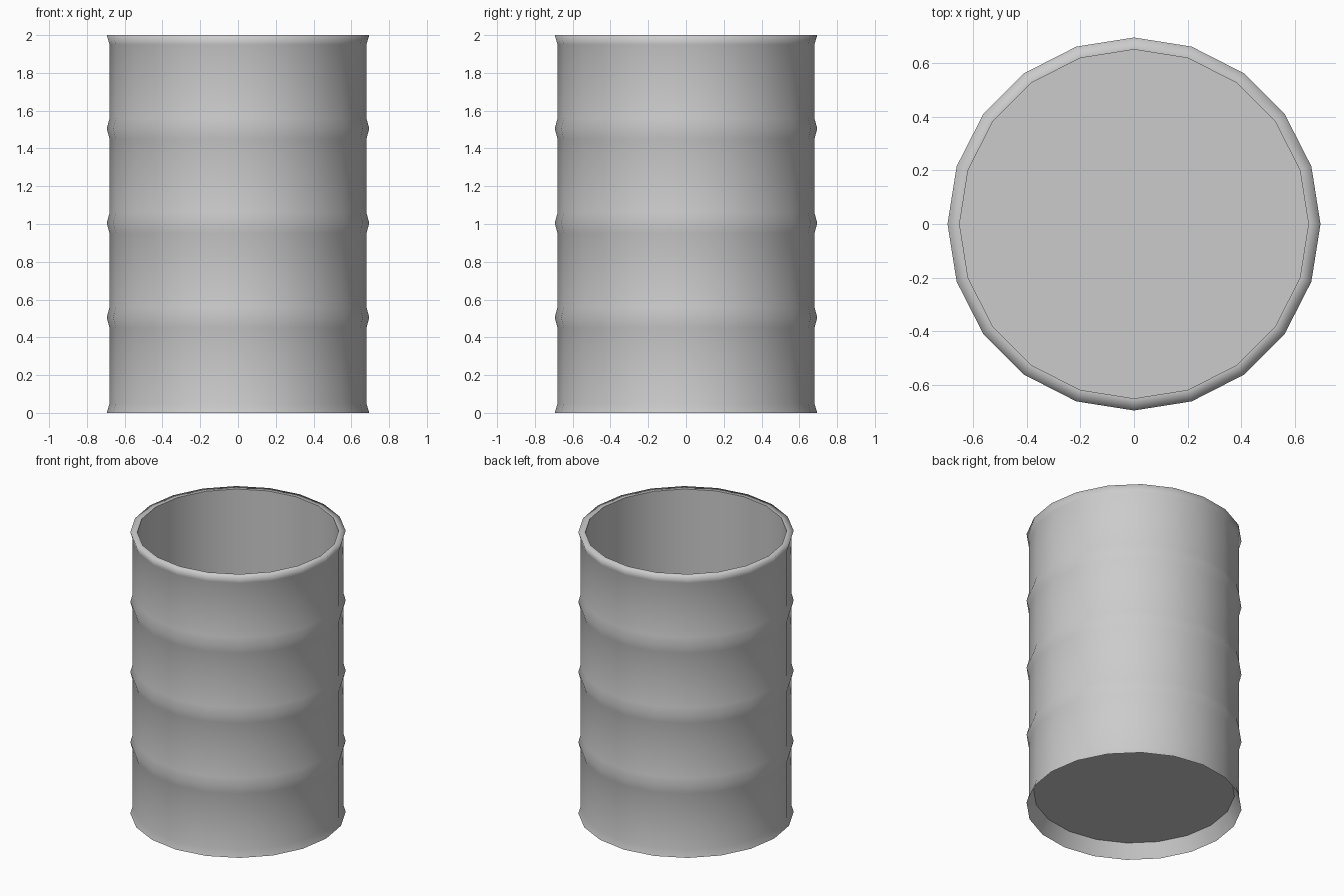
import bpy, bmesh
from math import cos, sin, pi

if "Cube" in bpy.data.objects:
    bpy.data.objects.remove(bpy.data.objects["Cube"])

SIDES = 20
R_WALL, R_HOOP, R_IN = 0.68, 0.695, 0.65
FLOOR = 0.10

# Profile: outer wall with flared ends and three hoops, top rim, inner wall
profile = [(R_IN, FLOOR), (R_HOOP, 0.0), (R_WALL, 0.05)]
for z in (0.505, 1.005, 1.505):
    profile += [(R_WALL, z - 0.055), (R_HOOP, z), (R_WALL, z + 0.055)]
profile += [(R_WALL, 1.95), (R_HOOP, 2.0), (R_IN, 2.0)]

bm = bmesh.new()
rings = [[bm.verts.new((r * cos(2 * pi * i / SIDES), r * sin(2 * pi * i / SIDES), z))
          for i in range(SIDES)] for r, z in profile]

# Walls, closing the profile with the inner wall back to the floor
for a, b in zip(rings, rings[1:] + rings[:1]):
    for i in range(SIDES):
        j = (i + 1) % SIDES
        bm.faces.new((a[i], a[j], b[j], b[i])).smooth = True

# Recessed floor disc
bm.faces.new(rings[0])

# Sharp creases at floor edge, bottom lip and inner rim
for ring in (rings[0], rings[1], rings[-1]):
    for i in range(SIDES):
        bm.edges.get((ring[i], ring[(i + 1) % SIDES])).smooth = False

mesh = bpy.data.meshes.new("barrel")
bm.to_mesh(mesh)
bm.free()
barrel = bpy.data.objects.new("barrel", mesh)
bpy.context.collection.objects.link(barrel)
